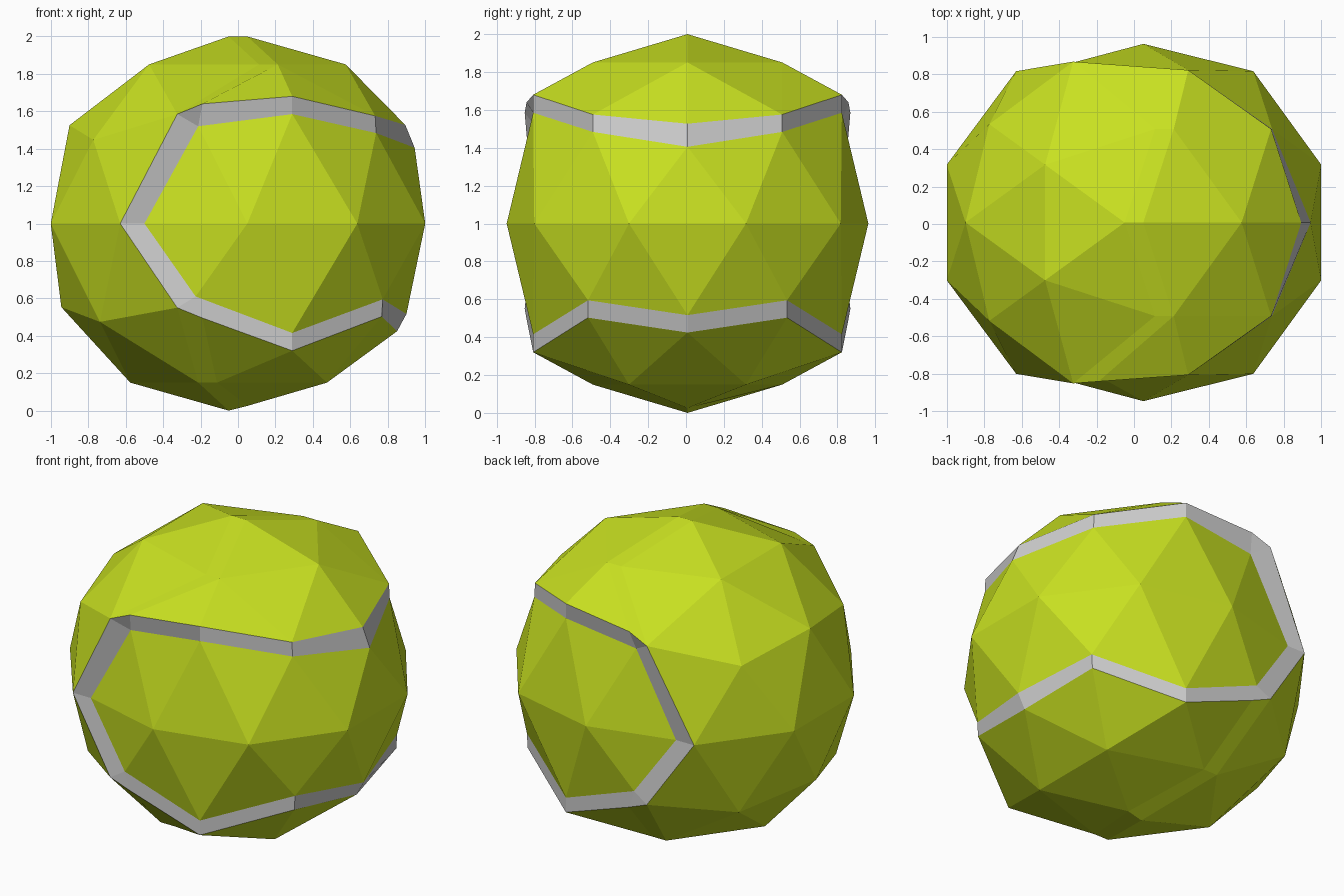
import bpy, bmesh
from mathutils import Vector

if "Cube" in bpy.data.objects:
    bpy.data.objects.remove(bpy.data.objects["Cube"])

GAP = 0.05  # each half of the cover is pulled this far from the middle


def side(c):
    """Which cover piece a sphere face belongs to: belt, left cap or right flaps."""
    if abs(c.z) < 0.45 and c.x > -0.4:
        return "belt"
    a = abs(c.y)
    if c.z > 0:
        line = 0.325 * a if a < 0.5 else 0.1625 - 1.375 * (a - 0.5)
    else:
        line = -0.325 * a if a < 0.5 else -0.1625 - 0.325 * (a - 0.5)
    return "left" if c.x < line else "right"


def place(p, key, on_seam):
    """Position of a sphere vertex as seen from one of the pieces."""
    s = 1 if p.z > 0 else -1
    sy = 1 if p.y > 0 else -1
    x = p.x + (-GAP if key == "left" else GAP)
    y, z = p.y, p.z
    if abs(p.y) > 0.98:
        y = 0.955 * sy
    elif p.z < -0.99 and key == "right":
        z = -0.975
    elif on_seam and abs(z) > 0.1:
        if 0.2 < p.x < 0.3:                      # pulled up corners of the belt
            x, y, z = 0.29, 0.815 * sy, s * (0.585 if key == "belt" else 0.68)
        elif p.x < 0:                            # rounded ends of the seam
            if key == "left":
                x, y, z = -0.325, 0.86 * sy, 0.585 if s > 0 else -0.45
            elif key == "right":
                x, y, z = -0.19, 0.85 * sy, 0.64 if s > 0 else -0.505
            else:
                z = 0.52 if s > 0 else -0.39
        elif key == "belt":
            z -= 0.042 * s
        else:
            z += 0.05 * s
            x -= 0.05 if abs(y) < 0.1 else 0.005
            if abs(y) < 0.1 and s > 0:
                z += 0.03
    elif on_seam:
        x = -0.5 if key == "belt" else -0.63
    return Vector((x, y + 0.008, z + 1.0))


src = bmesh.new()
bmesh.ops.create_icosphere(src, subdivisions=2, radius=1.0)
keys = {f: side(f.calc_center_median()) for f in src.faces}
spots = {}
for v in src.verts:
    ks = sorted({keys[f] for f in v.link_faces})
    seam = "belt" in ks and len(ks) > 1
    spots[v] = {k: place(v.co, k, seam) for k in ks}

cover, seam = [], []
# cover pieces
for f in src.faces:
    cover.append([spots[v][keys[f]] for v in f.verts])
# strips joining neighbouring pieces
for e in src.edges:
    a, b = (keys[f] for f in e.link_faces)
    if a != b:
        v, w = e.verts
        quad = [spots[v][a], spots[w][a], spots[w][b], spots[v][b]]
        (seam if "belt" in (a, b) else cover).append(quad)
# corners where three pieces meet
for v in src.verts:
    if len(spots[v]) == 3:
        seam.append(list(spots[v].values()))
src.free()


def build(name, polys, color=None):
    bm = bmesh.new()
    for pts in polys:
        f = bm.faces.new([bm.verts.new(p) for p in pts])
        f.normal_update()
        if f.normal.dot(f.calc_center_median() - Vector((0, 0, 1))) < 0:
            f.normal_flip()
    bmesh.ops.remove_doubles(bm, verts=bm.verts, dist=0.0001)
    me = bpy.data.meshes.new(name)
    bm.to_mesh(me)
    bm.free()
    ob = bpy.data.objects.new(name, me)
    bpy.context.collection.objects.link(ob)
    if color:
        mat = bpy.data.materials.new(name + "_color")
        mat.diffuse_color = color
        mat.use_nodes = True
        mat.node_tree.nodes["Principled BSDF"].inputs["Base Color"].default_value = mat.diffuse_color
        me.materials.append(mat)
    return ob


build("ball_cover", cover, (0.58, 0.75, 0.015, 1))
build("ball_seam", seam)
